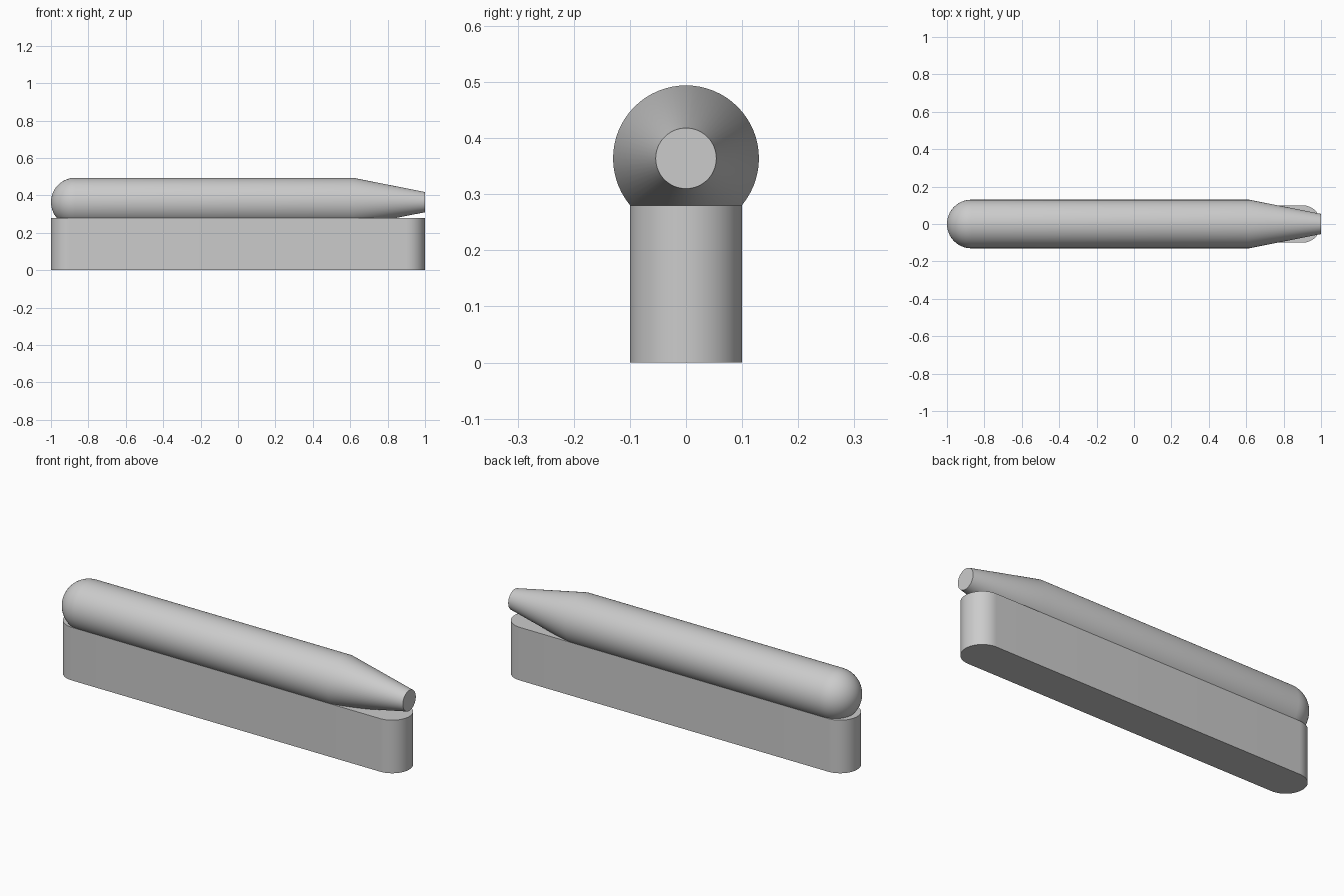
import bpy
import bmesh
from math import cos, sin, pi, radians

default = bpy.data.objects.get("Cube")
if default:
    bpy.data.objects.remove(default)

BASE_HEIGHT, BASE_RADIUS = 0.28, 0.10
BODY_RADIUS, NOSE_RADIUS, BODY_Z = 0.13, 0.054, 0.364

grey = bpy.data.materials.new("light grey")
grey.use_nodes = True
colour = (0.6, 0.6, 0.6, 1)
grey.diffuse_color = colour
grey.node_tree.nodes["Principled BSDF"].inputs["Base Color"].default_value = colour


def finish(name, bm):
    """Turn the bmesh into a smooth-shaded object with sharp edges kept."""
    bmesh.ops.recalc_face_normals(bm, faces=bm.faces)
    mesh = bpy.data.meshes.new(name)
    bm.to_mesh(mesh)
    bm.free()
    mesh.materials.append(grey)
    obj = bpy.data.objects.new(name, mesh)
    bpy.context.collection.objects.link(obj)
    bpy.ops.object.select_all(action='DESELECT')
    obj.select_set(True)
    bpy.context.view_layer.objects.active = obj
    bpy.ops.object.shade_smooth_by_angle(angle=radians(30))
    return obj


# Base: a long slot-shaped block with half-round ends
bm = bmesh.new()
steps = 32
outline = []
for side in (1, -1):
    for i in range(steps + 1):
        a = -pi / 2 + pi * i / steps
        outline.append(bm.verts.new((side * (1 - BASE_RADIUS + BASE_RADIUS * cos(a)),
                                     side * BASE_RADIUS * sin(a), 0)))
bottom = bm.faces.new(outline)
raised = bmesh.ops.extrude_face_region(bm, geom=[bottom], use_keep_orig=True)
top_verts = [v for v in raised["geom"] if isinstance(v, bmesh.types.BMVert)]
bmesh.ops.translate(bm, verts=top_verts, vec=(0, 0, BASE_HEIGHT))
finish("base_block", bm)

# Body: a rod with a domed tail and a tapered, flat-tipped nose
bm = bmesh.new()
dome = [(-1 + BODY_RADIUS * (1 - cos(a)), BODY_RADIUS * sin(a))
        for a in (pi / 2 * i / 16 for i in range(17))]
profile = dome + [(0.615, BODY_RADIUS), (1, NOSE_RADIUS), (1, 0)]
verts = [bm.verts.new((x, 0, BODY_Z + r)) for x, r in profile]
edges = [bm.edges.new(pair) for pair in zip(verts, verts[1:])]
bmesh.ops.spin(bm, geom=verts + edges, cent=(0, 0, BODY_Z), axis=(1, 0, 0),
               angle=2 * pi, steps=64)
bmesh.ops.remove_doubles(bm, verts=bm.verts, dist=0.0001)
rod = finish("rod_body", bm)

# Keep the taper crisp where it meets the straight rod and the flat tip
sharp = rod.data.attributes.get("sharp_edge") or rod.data.attributes.new("sharp_edge", 'BOOLEAN', 'EDGE')
for edge in rod.data.edges:
    a, b = (rod.data.vertices[i].co.x for i in edge.vertices)
    if abs(a - b) < 0.001 and abs(a - 0.615) < 0.001:
        sharp.data[edge.index].value = True
